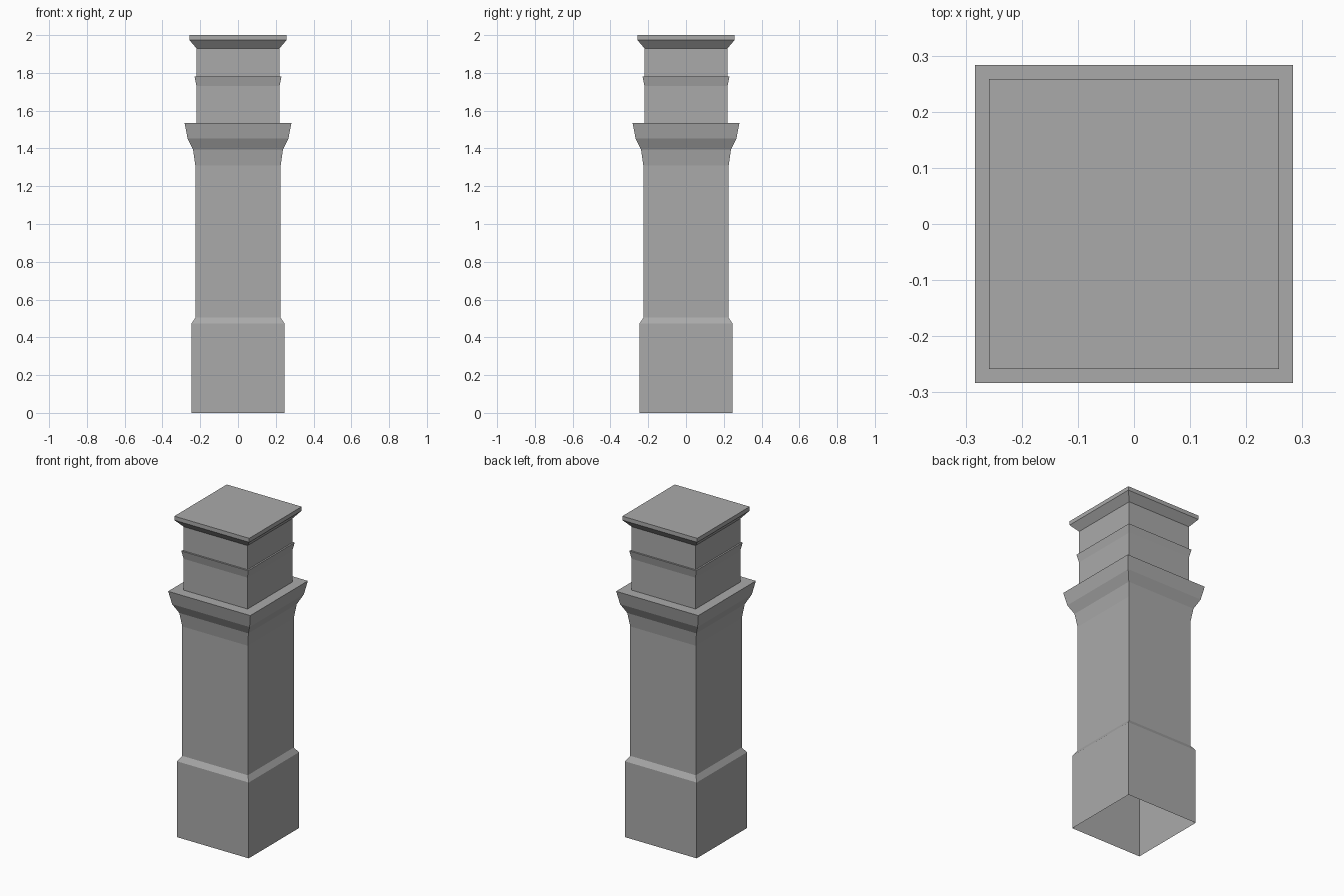
import bpy
import bmesh

cube = bpy.data.objects.get("Cube")
if cube:
    bpy.data.objects.remove(cube, do_unlink=True)

stone = bpy.data.materials.new("grey stone")
stone.use_nodes = True
colour = (0.40, 0.40, 0.40, 1)
stone.diffuse_color = colour
stone.node_tree.nodes["Principled BSDF"].inputs["Base Color"].default_value = colour


def square_shell(name, profile, cap=False):
    """Stack square rings (half width, height) into a shell open at the bottom."""
    bm = bmesh.new()
    rings = []
    for half, z in profile:
        corners = ((-half, -half), (half, -half), (half, half), (-half, half))
        rings.append([bm.verts.new((x, y, z)) for x, y in corners])
    for low, high in zip(rings, rings[1:]):
        for i in range(4):
            j = (i + 1) % 4
            bm.faces.new((low[i], low[j], high[j], high[i]))
    if cap:
        bm.faces.new(rings[-1])
    mesh = bpy.data.meshes.new(name)
    bm.to_mesh(mesh)
    bm.free()
    mesh.materials.append(stone)
    obj = bpy.data.objects.new(name, mesh)
    bpy.context.collection.objects.link(obj)
    return obj


# Plinth with sloped shoulder
square_shell("plinth", [(0.247, 0), (0.247, 0.472), (0.226, 0.504)])

# Plain shaft
square_shell("shaft", [(0.226, 0.504), (0.226, 1.31)])

# Flared cornice with flat ledge on top
square_shell("cornice", [(0.226, 1.31), (0.238, 1.395), (0.267, 1.453),
                         (0.283, 1.535), (0.22, 1.535)])

# Neck with a thin flared band
square_shell("neck", [(0.22, 1.535), (0.22, 1.73), (0.23, 1.78),
                      (0.22, 1.78), (0.22, 1.93)])

# Cap slab with sloped underside
square_shell("cap", [(0.22, 1.93), (0.258, 1.975), (0.258, 2.0)], cap=True)
